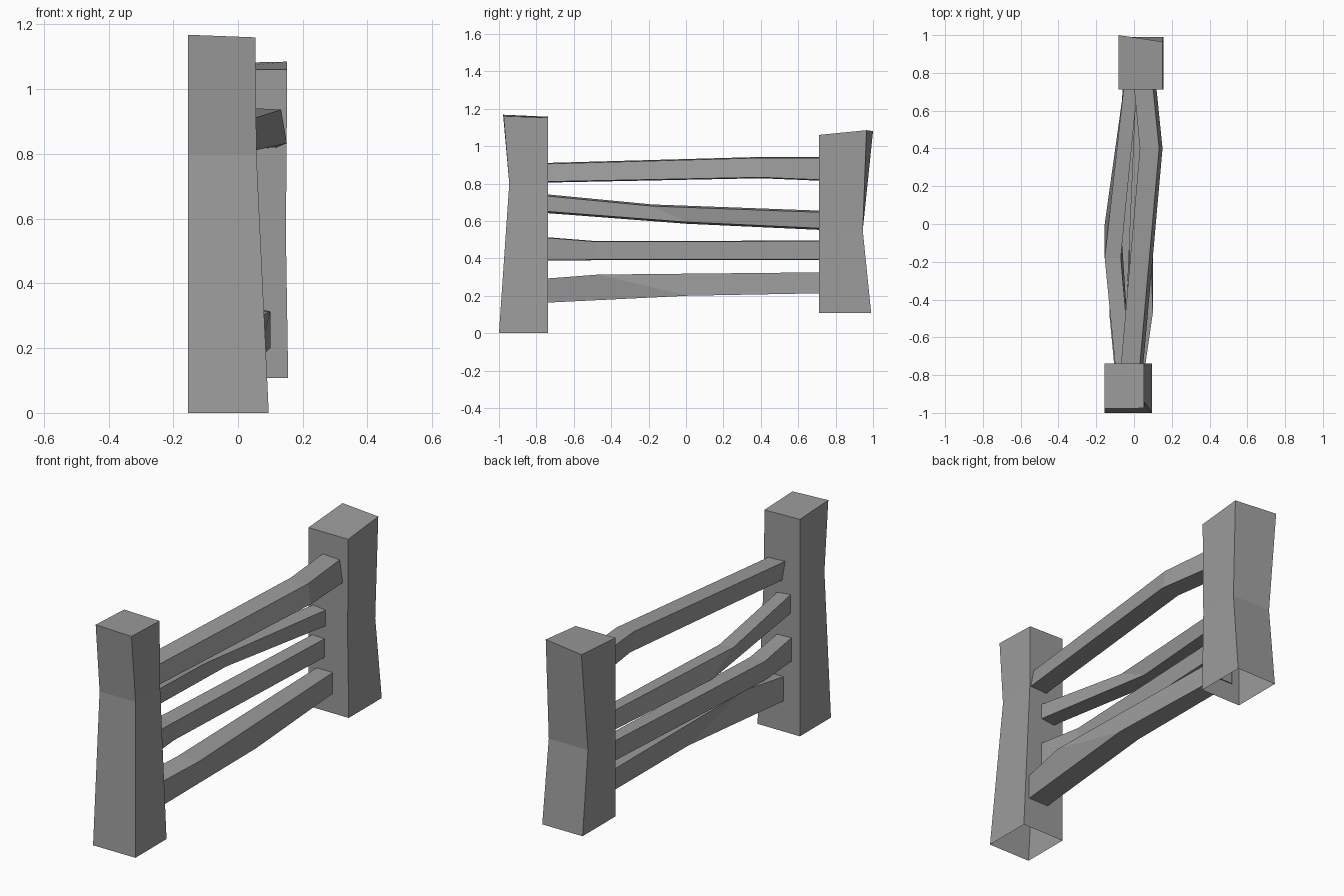
import bpy
import bmesh

cube = bpy.data.objects.get("Cube")
if cube:
    bpy.data.objects.remove(cube, do_unlink=True)

grey = bpy.data.materials.new("plain_grey")
grey.use_nodes = True
colour = (0.33, 0.33, 0.33, 1)
grey.diffuse_color = colour
grey.node_tree.nodes["Principled BSDF"].inputs["Base Color"].default_value = colour


def loft(name, rings, cap_end=False):
    """Join four-cornered rings into a flat-shaded beam."""
    bm = bmesh.new()
    loops = [[bm.verts.new(corner) for corner in ring] for ring in rings]
    for low, high in zip(loops, loops[1:]):
        for i in range(4):
            j = (i + 1) % 4
            bm.faces.new((low[i], low[j], high[j], high[i]))
    if cap_end:
        bm.faces.new(loops[-1])
    bmesh.ops.recalc_face_normals(bm, faces=bm.faces)
    mesh = bpy.data.meshes.new(name)
    bm.to_mesh(mesh)
    bm.free()
    mesh.materials.append(grey)
    bpy.context.collection.objects.link(bpy.data.objects.new(name, mesh))


def level_ring(z, left, right, front, back):
    return [(left, front, z), (right, front, z), (right, back, z), (left, back, z)]


# Pinched posts, open underneath, with hand-cut sloping tops
loft("front_post", [
    level_ring(0, -.155, .095, -1, -.738),
    level_ring(.8, -.155, .057, -.945, -.738),
    [(-.155, -.978, 1.168), (.054, -.975, 1.16), (.054, -.738, 1.152), (-.155, -.738, 1.157)],
], cap_end=True)

loft("back_post", [
    level_ring(.108, -.083, .155, .712, .99),
    level_ring(.55, -.083, .148, .712, .945),
    [(-.083, .712, 1.06), (.152, .712, 1.06), (.152, .965, 1.085), (-.083, 1, 1.08)],
], cap_end=True)


def rail(name, sections, lean=0, skew=0, taper=0):
    """Bent rail; lean shifts the top in x, skew slants the bend, taper thins the +x side."""
    rings = []
    for n, (y, left, right, bottom, top) in enumerate(sections):
        s = skew if n == 1 else 0
        rings.append([
            (left - lean, y - s, bottom), (right - lean, y - s, bottom + taper),
            (right + lean, y + s, top - taper), (left + lean, y + s, top)])
    loft(name, rings)


START, END = -.745, .717

# Rails from top to bottom: y, left, right, bottom, top of each section
rail("top_rail", [
    (START, -.06, .04, .805, .91),
    (.4, .04, .142, .828, .942),
    (END, .01, .11, .815, .942),
], lean=-.009, taper=.005)

rail("upper_middle_rail", [
    (START, -.1, -.02, .642, .742),
    (-.09, -.155, -.07, .585, .688),
    (END, -.055, .018, .552, .655),
], skew=-.09, taper=.009)

rail("lower_middle_rail", [
    (START, -.105, -.02, .387, .513),
    (-.48, -.13, -.04, .39, .492),
    (END, -.06, .012, .39, .495),
], taper=.003)

rail("bottom_rail", [
    (START, -.06, .06, .163, .292),
    (-.23, -.02, .1, .2, .313),
    (END, -.035, .06, .213, .325),
], skew=-.24)
